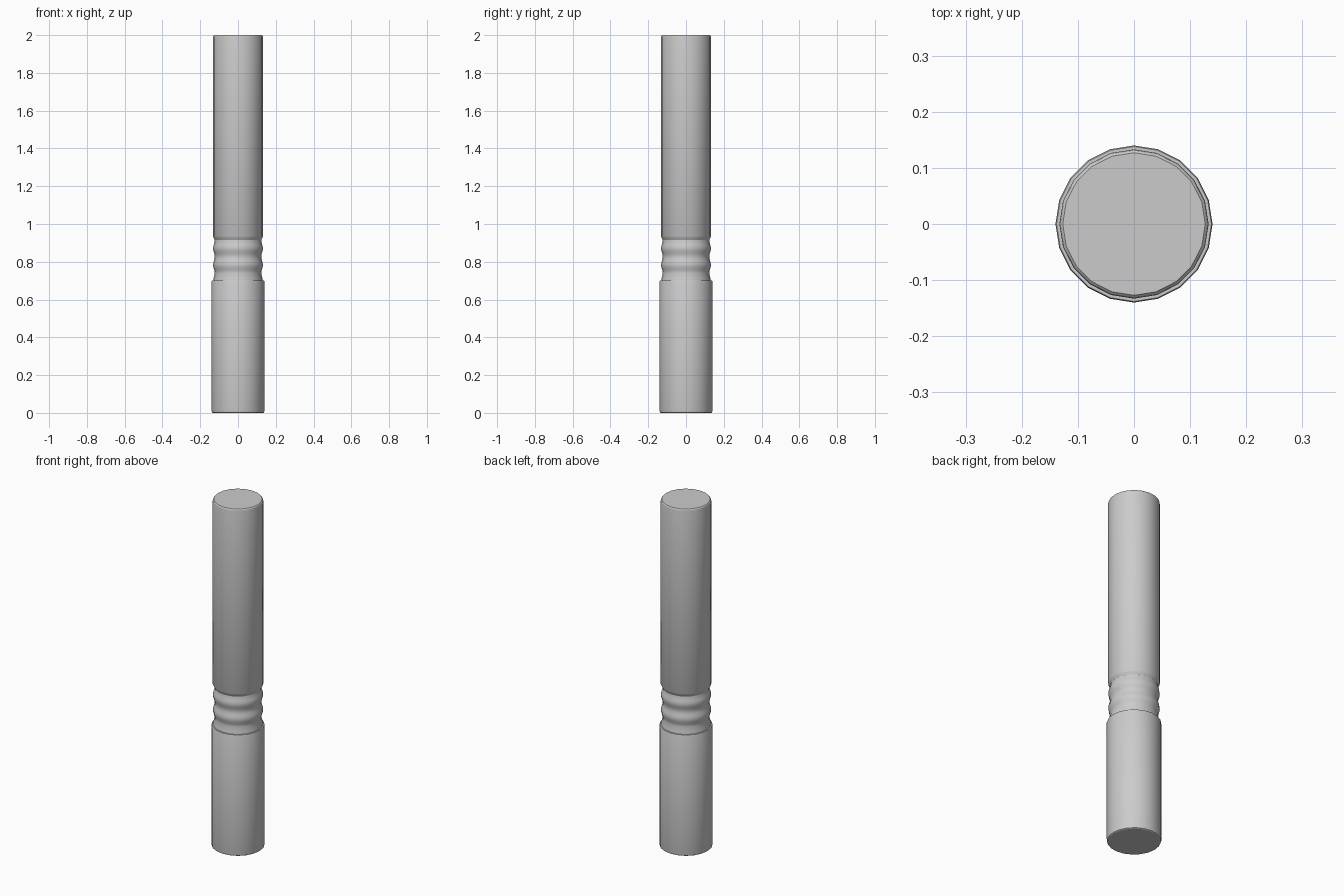
import bpy, bmesh
from math import pi, cos, sin

if "Cube" in bpy.data.objects:
    bpy.data.objects.remove(bpy.data.objects["Cube"])

SIDES = 20


def lathe(name, profile):
    """Revolve (radius, z) points around z and cap both ends."""
    bm = bmesh.new()
    rings = [[bm.verts.new((r * cos(2 * pi * i / SIDES), r * sin(2 * pi * i / SIDES), z))
              for i in range(SIDES)] for r, z in profile]
    for low, high in zip(rings, rings[1:]):
        for i in range(SIDES):
            j = (i + 1) % SIDES
            bm.faces.new((low[i], low[j], high[j], high[i]))
    bm.faces.new(rings[0][::-1])
    bm.faces.new(rings[-1])
    mesh = bpy.data.meshes.new(name)
    bm.to_mesh(mesh)
    bm.free()
    obj = bpy.data.objects.new(name, mesh)
    bpy.context.collection.objects.link(obj)
    bpy.ops.object.select_all(action='DESELECT')
    obj.select_set(True)
    bpy.context.view_layer.objects.active = obj
    bpy.ops.object.shade_smooth_by_angle(angle=pi / 6)


# Whole rod: thick handle, rippled neck with three grooves, slimmer upper shaft
handle = [(0.133, 0), (0.138, 0.003), (0.14, 0.012), (0.14, 0.695), (0.138, 0.70)]
neck = [(0.131, 0.70), (0.129, 0.715)]
for k in range(17):
    z = 0.74 + 0.175 * k / 16
    neck.append((0.1275 - 0.0045 * cos(2 * pi * k / 8), z))
shaft = [(0.129, 0.927), (0.133, 0.935), (0.133, 1.987), (0.131, 1.996), (0.127, 2.0)]
lathe("rod", handle + neck + shaft)
